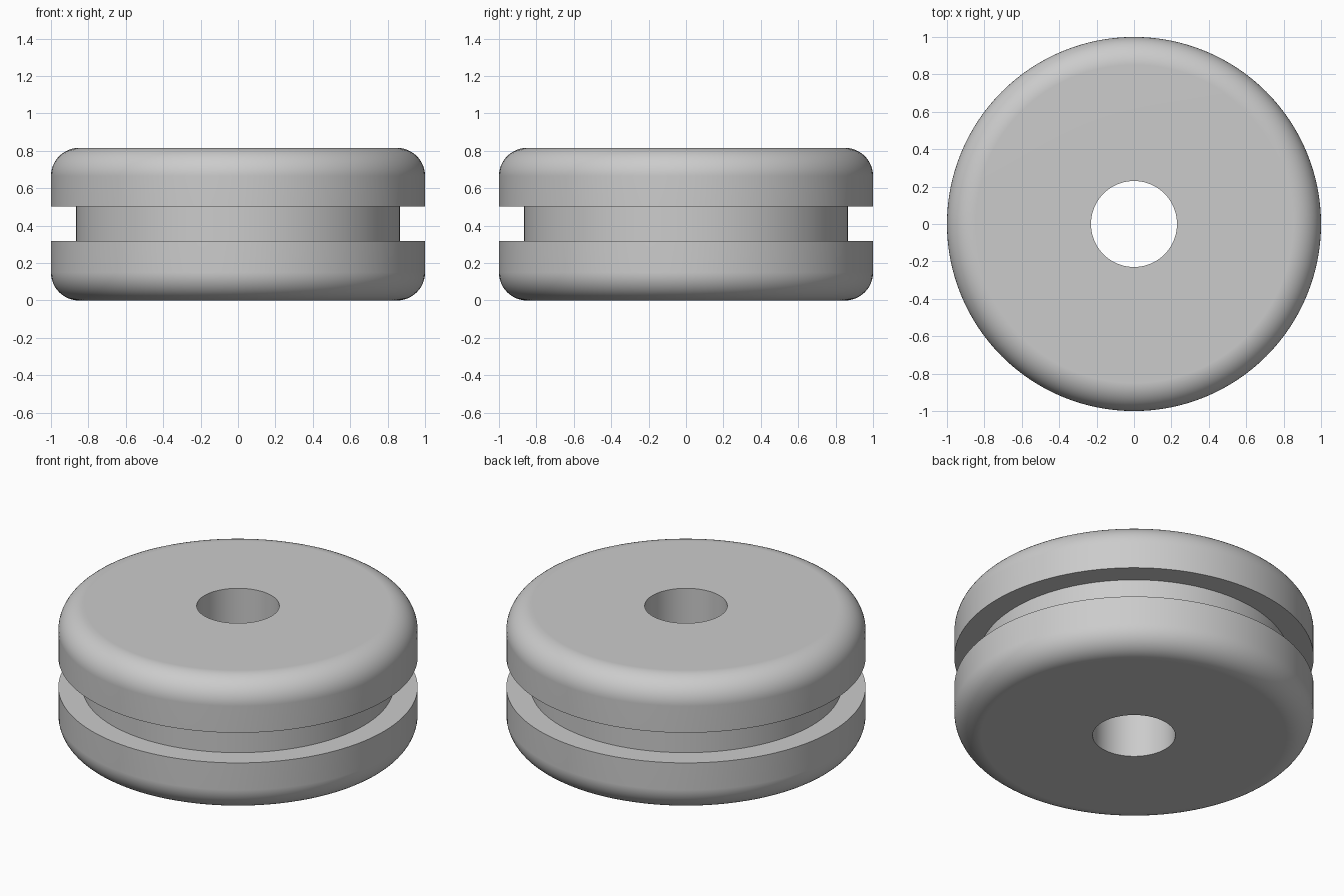
import bpy, bmesh
from math import pi, sin, cos, radians

cube = bpy.data.objects.get("Cube")
if cube:
    bpy.data.objects.remove(cube, do_unlink=True)

HEIGHT, OUTER, GROOVE, BORE = 0.816, 1.0, 0.865, 0.23
GROOVE_LOW, GROOVE_HIGH = 0.317, 0.502
FILLET, ARC_STEPS, SIDES = 0.15, 12, 128

# Plain grey rubber
rubber = bpy.data.materials.new("grey_rubber")
rubber.use_nodes = True
grey = (0.6, 0.6, 0.6, 1)
rubber.diffuse_color = grey
rubber.node_tree.nodes["Principled BSDF"].inputs["Base Color"].default_value = grey


def fillet(z_centre, start):
    """Quarter-circle of profile points at the outer rim."""
    angles = [start + i / ARC_STEPS * pi / 2 for i in range(ARC_STEPS + 1)]
    return [(OUTER - FILLET + FILLET * cos(a), z_centre + FILLET * sin(a)) for a in angles]


# Closed radius/height profile: bore, lower flange, groove, upper flange
profile = [(BORE, 0)] + fillet(FILLET, -pi / 2)
profile += [(OUTER, GROOVE_LOW), (GROOVE, GROOVE_LOW), (GROOVE, GROOVE_HIGH), (OUTER, GROOVE_HIGH)]
profile += fillet(HEIGHT - FILLET, 0) + [(BORE, HEIGHT)]

# Revolve the profile around the vertical axis
bm = bmesh.new()
verts = [bm.verts.new((r, 0, z)) for r, z in profile]
edges = [bm.edges.new((v, verts[(i + 1) % len(verts)])) for i, v in enumerate(verts)]
bmesh.ops.spin(bm, geom=verts + edges, cent=(0, 0, 0), axis=(0, 0, 1),
               angle=2 * pi, steps=SIDES, use_merge=True)
bmesh.ops.remove_doubles(bm, verts=bm.verts, dist=0.0001)
bmesh.ops.recalc_face_normals(bm, faces=bm.faces)
mesh = bpy.data.meshes.new("grommet")
bm.to_mesh(mesh)
bm.free()
mesh.materials.append(rubber)

grommet = bpy.data.objects.new("grommet", mesh)
bpy.context.collection.objects.link(grommet)

# Smooth rounds with crisp groove and bore edges
bpy.ops.object.select_all(action="DESELECT")
grommet.select_set(True)
bpy.context.view_layer.objects.active = grommet
bpy.ops.object.shade_smooth_by_angle(angle=radians(30))
normals = grommet.modifiers.new("flat_face_normals", "WEIGHTED_NORMAL")
normals.keep_sharp = True
